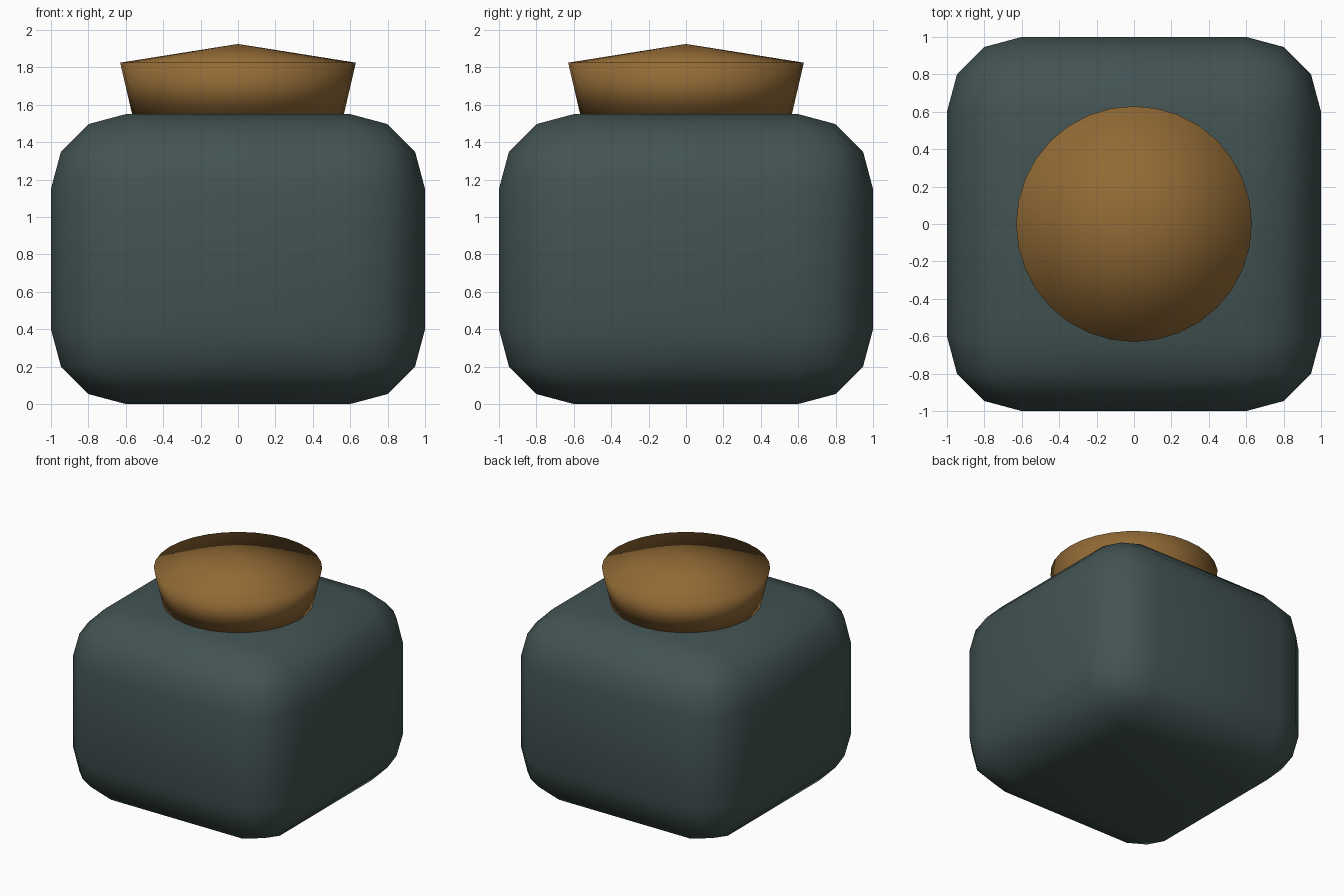
import bpy, bmesh, math

if "Cube" in bpy.data.objects:
    bpy.data.objects.remove(bpy.data.objects["Cube"])

def material(name, rgb):
    m = bpy.data.materials.new(name)
    m.diffuse_color = (*rgb, 1.0)
    m.use_nodes = True
    m.node_tree.nodes["Principled BSDF"].inputs["Base Color"].default_value = m.diffuse_color
    return m

def make_object(name, bm, mat):
    bmesh.ops.recalc_face_normals(bm, faces=bm.faces)
    for f in bm.faces:
        f.smooth = True
    me = bpy.data.meshes.new(name)
    bm.to_mesh(me)
    bm.free()
    me.materials.append(mat)
    ob = bpy.data.objects.new(name, me)
    bpy.context.collection.objects.link(ob)
    return ob

glass = material("dark_teal", (0.055, 0.085, 0.085))
wood = material("brown", (0.29, 0.145, 0.036))

# Rounded jar body
H = 1.55
bm = bmesh.new()
bmesh.ops.create_cube(bm, size=1)
for v in bm.verts:
    v.co = (v.co.x * 2, v.co.y * 2, (v.co.z + 0.5) * H)
body = make_object("jar_body", bm, glass)
bev = body.modifiers.new("rounded_edges", 'BEVEL')
bev.width = 0.4
bev.segments = 3
bev.limit_method = 'NONE'

# Flared lid with a shallow conical top, smooth all over
N = 32
bm = bmesh.new()
def ring(r, z):
    return [bm.verts.new((r * math.cos(2 * math.pi * i / N),
                          r * math.sin(2 * math.pi * i / N), z)) for i in range(N)]
low, rim = ring(0.565, 1.545), ring(0.63, 1.825)
base, tip = bm.verts.new((0, 0, 1.545)), bm.verts.new((0, 0, 1.925))
for i in range(N):
    j = (i + 1) % N
    bm.faces.new((low[i], low[j], rim[j], rim[i]))
    bm.faces.new((rim[i], rim[j], tip))
    bm.faces.new((low[j], low[i], base))
make_object("lid", bm, wood)
